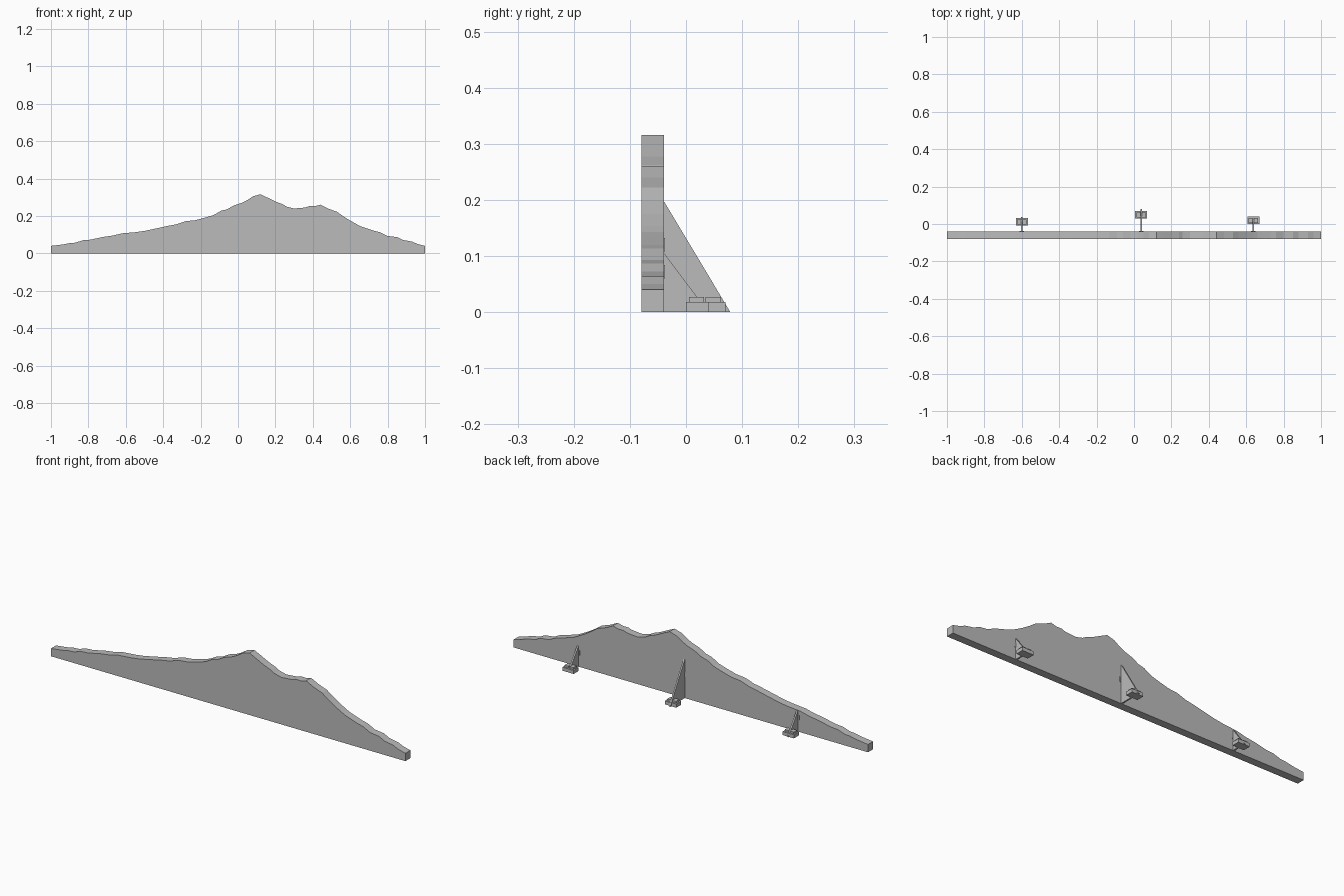
import bpy, bmesh

if "Cube" in bpy.data.objects:
    bpy.data.objects.remove(bpy.data.objects["Cube"])

grey = bpy.data.materials.new("plain grey")
grey.diffuse_color = (0.5, 0.5, 0.5, 1)
grey.use_nodes = True
grey.node_tree.nodes["Principled BSDF"].inputs["Base Color"].default_value = grey.diffuse_color


def finish(name, bm):
    bmesh.ops.recalc_face_normals(bm, faces=bm.faces)
    mesh = bpy.data.meshes.new(name)
    bm.to_mesh(mesh)
    bm.free()
    mesh.materials.append(grey)
    obj = bpy.data.objects.new(name, mesh)
    bpy.context.collection.objects.link(obj)
    return obj


def extrude(name, points, vec):
    """Close a flat outline and extrude it along vec."""
    bm = bmesh.new()
    face = bm.faces.new([bm.verts.new(p) for p in points])
    out = bmesh.ops.extrude_face_region(bm, geom=[face], use_keep_orig=True)
    verts = [g for g in out["geom"] if isinstance(g, bmesh.types.BMVert)]
    bmesh.ops.translate(bm, verts=verts, vec=vec)
    return finish(name, bm)


def box(name, x0, x1, y0, y1, z0, z1):
    return extrude(name, [(x0, y0, z0), (x1, y0, z0), (x1, y1, z0), (x0, y1, z0)],
                   (0, 0, z1 - z0))


# Mountain ridge skyline (x, z)
ridge = [(-1, .04), (-.94, .047), (-.9, .055), (-.87, .057), (-.83, .07), (-.79, .073),
         (-.72, .088), (-.67, .095), (-.62, .107), (-.55, .113), (-.5, .12), (-.43, .135),
         (-.37, .148), (-.33, .155), (-.28, .172), (-.23, .177), (-.18, .19), (-.13, .205),
         (-.09, .228), (-.06, .235), (-.02, .257), (.02, .27), (.05, .285), (.08, .305),
         (.12, .316), (.16, .297), (.2, .277), (.24, .262), (.26, .25), (.3, .24),
         (.36, .245), (.38, .252), (.41, .252), (.44, .26), (.48, .24), (.53, .222),
         (.56, .2), (.6, .175), (.64, .153), (.66, .143), (.69, .133), (.73, .12),
         (.76, .113), (.8, .093), (.85, .087), (.88, .072), (.93, .063), (.96, .05), (1, .04)]
FRONT, BACK = -0.079, -0.039

# Scenery panel
outline = [(-1, FRONT, 0)] + [(x, FRONT, z) for x, z in ridge] + [(1, FRONT, 0)]
extrude("mountain_panel", outline, (0, BACK - FRONT, 0))

# Braces with ballast weights: x, height, foot y, weight start y, hinge z
for side, x, height, foot, y, hz in (("left", -.6, .105, .038, -.007, .06),
                                     ("middle", .038, .197, .079, .03, .108),
                                     ("right", .638, .105, .04, 0, .06)):
    t = 0.004
    extrude(side + "_brace", [(x - t, BACK, 0), (x - t, foot, 0), (x - t, BACK, height)],
            (2 * t, 0, 0))
    box(side + "_weight", x - .032, x + .032, y, y + .04, 0, .018)
    # Raised pads either side of the brace
    for s, label in ((-1, "a"), (1, "b")):
        xa, xb = sorted((x + s * t, x + s * .025))
        box(f"{side}_weight_pad_{label}", xa, xb, y + .005, y + .032, .018, .027)
    # Hinge plate fixing the brace to the panel
    box(side + "_hinge", x - .012, x + .012, BACK, BACK + .002, hz, hz + .024)
